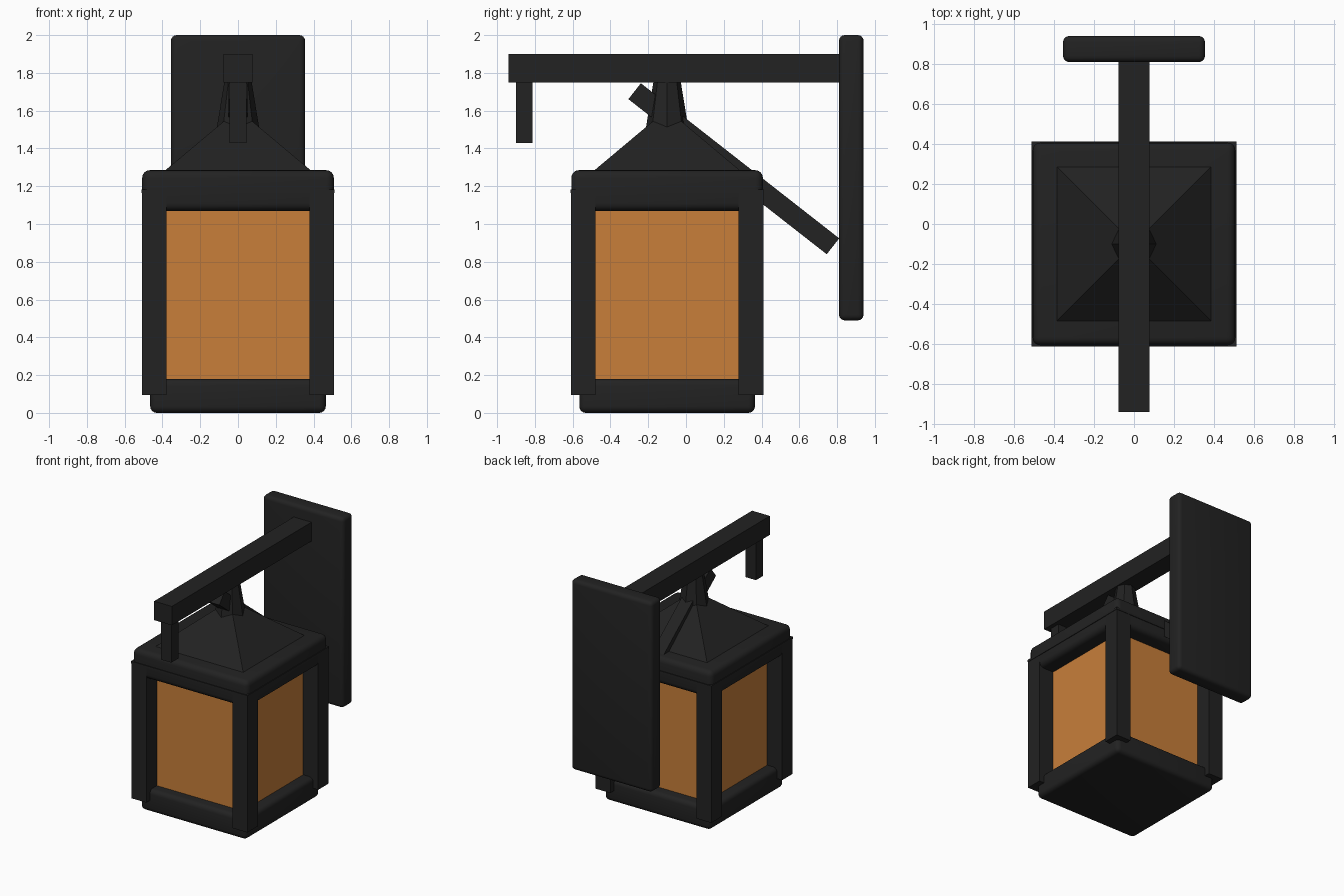
import bpy
import math
from mathutils import Vector

cube = bpy.data.objects.get("Cube")
if cube:
    bpy.data.objects.remove(cube, do_unlink=True)


def make_material(name, colour):
    mat = bpy.data.materials.new(name)
    mat.use_nodes = True
    mat.diffuse_color = (*colour, 1)
    mat.node_tree.nodes["Principled BSDF"].inputs["Base Color"].default_value = (*colour, 1)
    return mat


IRON = make_material("black iron", (0.016, 0.016, 0.016))
GLASS = make_material("amber glass", (0.58, 0.212, 0.042))
LANTERN_Y = -0.1


def finish(name, mat, bevel=0):
    obj = bpy.context.object
    obj.name = name
    obj.data.materials.append(mat)
    bpy.ops.object.transform_apply(location=False, rotation=False, scale=True)
    if bevel:
        mod = obj.modifiers.new("Rounded edges", "BEVEL")
        mod.width = bevel
        mod.segments = 4
        bpy.ops.object.modifier_apply(modifier=mod.name)
        bpy.ops.object.shade_smooth_by_angle(angle=math.radians(35))
    return obj


def box(name, x, y, z, mat=IRON, bevel=0):
    """Box from its (min, max) range on each axis."""
    ranges = (x, y, z)
    bpy.ops.mesh.primitive_cube_add(size=1, location=[sum(r) / 2 for r in ranges])
    bpy.context.object.scale = [r[1] - r[0] for r in ranges]
    return finish(name, mat, bevel)


def lantern_box(name, half, z, mat=IRON, bevel=0):
    """Square box centred on the lantern axis."""
    return box(name, (-half, half), (LANTERN_Y - half, LANTERN_Y + half), z, mat, bevel)


def taper(name, sides, r_low, r_high, z, turn=0):
    bpy.ops.mesh.primitive_cone_add(
        vertices=sides, radius1=r_low, radius2=r_high, depth=z[1] - z[0],
        location=(0, LANTERN_Y, sum(z) / 2), rotation=(0, 0, turn))
    return finish(name, IRON)


# Wall mount, arm and hanging front peg
box("wall_plate", (-0.355, 0.355), (0.81, 0.94), (0.49, 2.0), bevel=0.03)
box("arm", (-0.078, 0.078), (-0.94, 0.83), (1.75, 1.9))
box("front_peg", (-0.045, 0.045), (-0.9, -0.813), (1.43, 1.76))

# Diagonal brace running through the roof to the wall plate
top, bottom = Vector((0, -0.272, 1.703)), Vector((0, 0.778, 0.882))
along = bottom - top
bpy.ops.mesh.primitive_cube_add(size=1, location=(top + bottom) / 2)
brace = bpy.context.object
brace.scale = (0.1, along.length, 0.107)
brace.rotation_euler.x = math.atan2(along.z, along.y)
finish("brace", IRON)

# Lantern body
lantern_box("base", 0.465, (0, 0.18), bevel=0.035)
lantern_box("glass_panes", 0.378, (0.15, 1.1), GLASS)
lantern_box("top_frame", 0.507, (1.07, 1.285), bevel=0.04)
lantern_box("rim_plate", 0.512, (1.165, 1.183))

# Corner posts
for side, sx in (("right", -1), ("left", 1)):
    for end, sy in (("front", -1), ("back", 1)):
        x = sorted((sx * 0.378, sx * 0.509))
        y = sorted((LANTERN_Y + sy * 0.378, LANTERN_Y + sy * 0.509))
        box(f"post_{end}_{side}", x, y, (0.095, 1.17))

# Roof pyramid and faceted neck up to the arm
taper("roof", 4, 0.39 * math.sqrt(2), 0.05 * math.sqrt(2), (1.28, 1.565), math.pi / 4)
taper("roof_neck", 8, 0.112, 0.072, (1.51, 1.755))
